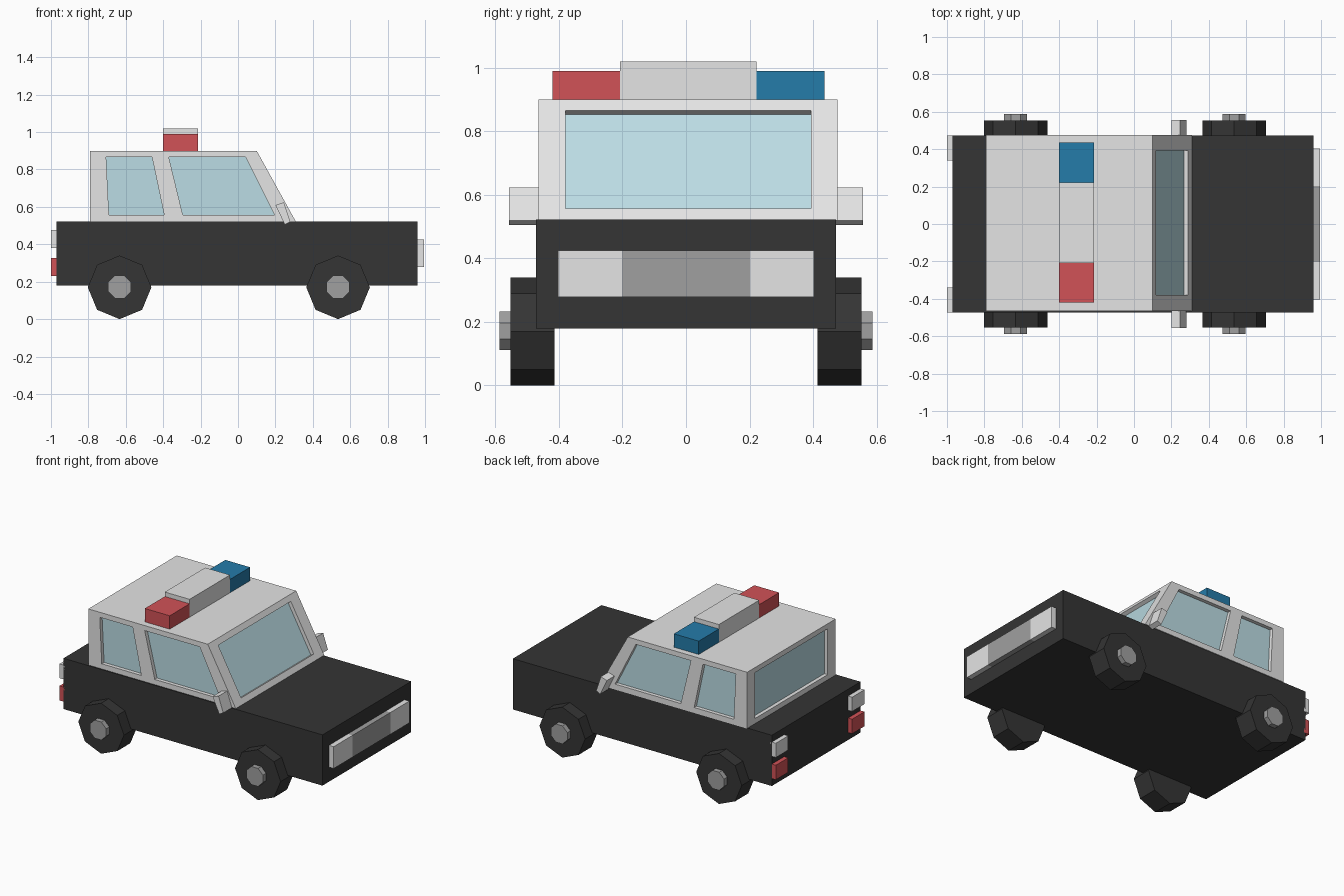
import bpy, bmesh, math
from mathutils import Vector, Matrix

cube = bpy.data.objects.get("Cube")
if cube:
    bpy.data.objects.remove(cube, do_unlink=True)


def material(name, r, g, b):
    m = bpy.data.materials.new(name)
    m.use_nodes = True
    m.diffuse_color = (r, g, b, 1)
    m.node_tree.nodes["Principled BSDF"].inputs["Base Color"].default_value = (r, g, b, 1)
    return m


BLACK = material("black", 0.035, 0.035, 0.035)
WHITE = material("white", 0.78, 0.78, 0.78)
GREY = material("grey", 0.35, 0.35, 0.35)
GLASS = material("glass", 0.5, 0.72, 0.78)
RED = material("red", 0.64, 0.085, 0.095)
BLUE = material("blue", 0.018, 0.2, 0.4)


def finish(name, bm, *mats):
    bmesh.ops.remove_doubles(bm, verts=bm.verts, dist=1e-5)
    bmesh.ops.recalc_face_normals(bm, faces=bm.faces)
    mesh = bpy.data.meshes.new(name)
    bm.to_mesh(mesh)
    bm.free()
    for m in mats:
        mesh.materials.append(m)
    obj = bpy.data.objects.new(name, mesh)
    bpy.context.collection.objects.link(obj)
    return obj


def box(name, x, y, z, mat):
    bm = bmesh.new()
    bmesh.ops.create_cube(bm, size=1)
    for v in bm.verts:
        v.co = [r[0] + (c + 0.5) * (r[1] - r[0]) for c, r in zip(v.co, (x, y, z))]
    return finish(name, bm, mat)


def prism(name, profile, y0, y1, mat):
    """Extrude an xz profile along y."""
    bm = bmesh.new()
    face = bm.faces.new([bm.verts.new((x, y0, z)) for x, z in profile])
    ext = bmesh.ops.extrude_face_region(bm, geom=[face])["geom"]
    bmesh.ops.translate(bm, vec=(0, y1 - y0, 0),
                        verts=[g for g in ext if isinstance(g, bmesh.types.BMVert)])
    return finish(name, bm, mat)


def octagon(name, x, y0, y1, z, radius, turn, mat):
    pts = [(x + radius * math.cos(math.radians(45 * i + turn)),
            z + radius * math.sin(math.radians(45 * i + turn))) for i in range(8)]
    return prism(name, pts, y0, y1, mat)


# Body
box("body", (-0.97, 0.96), (-0.472, 0.472), (0.18, 0.522), BLACK)

# Cabin: walls with recessed glass panes
REVEAL = 0.025


def window_wall(bm, outer, holes, inward):
    """A flat wall with openings, reveals and set-back panes."""
    push = Vector(inward).normalized() * REVEAL
    loops = [[bm.verts.new(p) for p in loop] for loop in [outer] + holes]
    edges = [bm.edges.new((l[i], l[(i + 1) % len(l)])) for l in loops for i in range(len(l))]
    bmesh.ops.triangle_fill(bm, edges=edges, use_beauty=True, normal=-push)
    for loop in loops[1:]:
        inner = [bm.verts.new(v.co + push) for v in loop]
        for i in range(4):
            j = (i + 1) % 4
            bm.faces.new((loop[i], loop[j], inner[j], inner[i]))
        bm.faces.new(inner).material_index = 1


BACK, ROOF, NOSE = -0.79, 0.10, 0.31
LOW, HIGH, SILL, HEAD = 0.52, 0.90, 0.557, 0.866
Y0, Y1 = -0.465, 0.477


def slope_x(z):
    return NOSE + (ROOF - NOSE) * (z - LOW) / (HIGH - LOW)


bm = bmesh.new()
side = [(BACK, LOW), (NOSE, LOW), (ROOF, HIGH), (BACK, HIGH)]
side_windows = [
    [(-0.69, SILL), (-0.395, SILL), (-0.46, HEAD), (-0.705, HEAD)],
    [(-0.295, SILL), (0.195, SILL), (0.04, HEAD), (-0.37, HEAD)],
]
for y, inward in ((Y0, 1), (Y1, -1)):
    window_wall(bm, [(x, y, z) for x, z in side],
                [[(x, y, z) for x, z in w] for w in side_windows], (0, inward, 0))


def cross_wall(x_at, inward):
    def quad(a, b, lo, hi):
        return [(x_at(z), y, z) for y, z in ((a, lo), (b, lo), (b, hi), (a, hi))]
    window_wall(bm, quad(Y0, Y1, LOW, HIGH), [quad(-0.38, 0.393, SILL, HEAD)], inward)


cross_wall(slope_x, (LOW - HIGH, 0, ROOF - NOSE))
cross_wall(lambda z: BACK, (1, 0, 0))
for z, x in ((LOW, NOSE), (HIGH, ROOF)):
    bm.faces.new([bm.verts.new(p) for p in
                  ((BACK, Y0, z), (x, Y0, z), (x, Y1, z), (BACK, Y1, z))])
finish("cabin", bm, WHITE, GLASS)

# Roof light bar
bar_x = (-0.40, -0.215)
box("light_bar_centre", bar_x, (-0.208, 0.222), (0.90, 1.02), WHITE)
box("right_roof_light", bar_x, (-0.42, -0.208), (0.90, 0.99), RED)
box("left_roof_light", bar_x, (0.222, 0.436), (0.90, 0.99), BLUE)

# Front lights and grille
front_x, front_z = (0.95, 0.995), (0.278, 0.425)
box("grille", front_x, (-0.202, 0.202), front_z, GREY)

# Paired parts on both sides
mirror_profile = [(0.20, 0.61), (0.245, 0.624), (0.28, 0.52), (0.25, 0.505)]
for label, s in (("left", 1), ("right", -1)):
    box(label + "_headlight", front_x, sorted((s * 0.202, s * 0.403)), front_z, WHITE)
    rear_y = sorted((s * 0.34, s * 0.472))
    box(label + "_reverse_light", (-1.0, -0.96), rear_y, (0.38, 0.476), WHITE)
    box(label + "_tail_light", (-1.0, -0.96), rear_y, (0.23, 0.328), RED)
    prism(label + "_mirror", mirror_profile, s * 0.46, s * 0.557, WHITE)
    for end, x in (("front", 0.535), ("rear", -0.633)):
        octagon(f"{label}_{end}_wheel", x, s * 0.414, s * 0.553, 0.17, 0.17, 0, BLACK)
        octagon(f"{label}_{end}_hub", x, s * 0.54, s * 0.587, 0.172, 0.066, 22.5, GREY)
